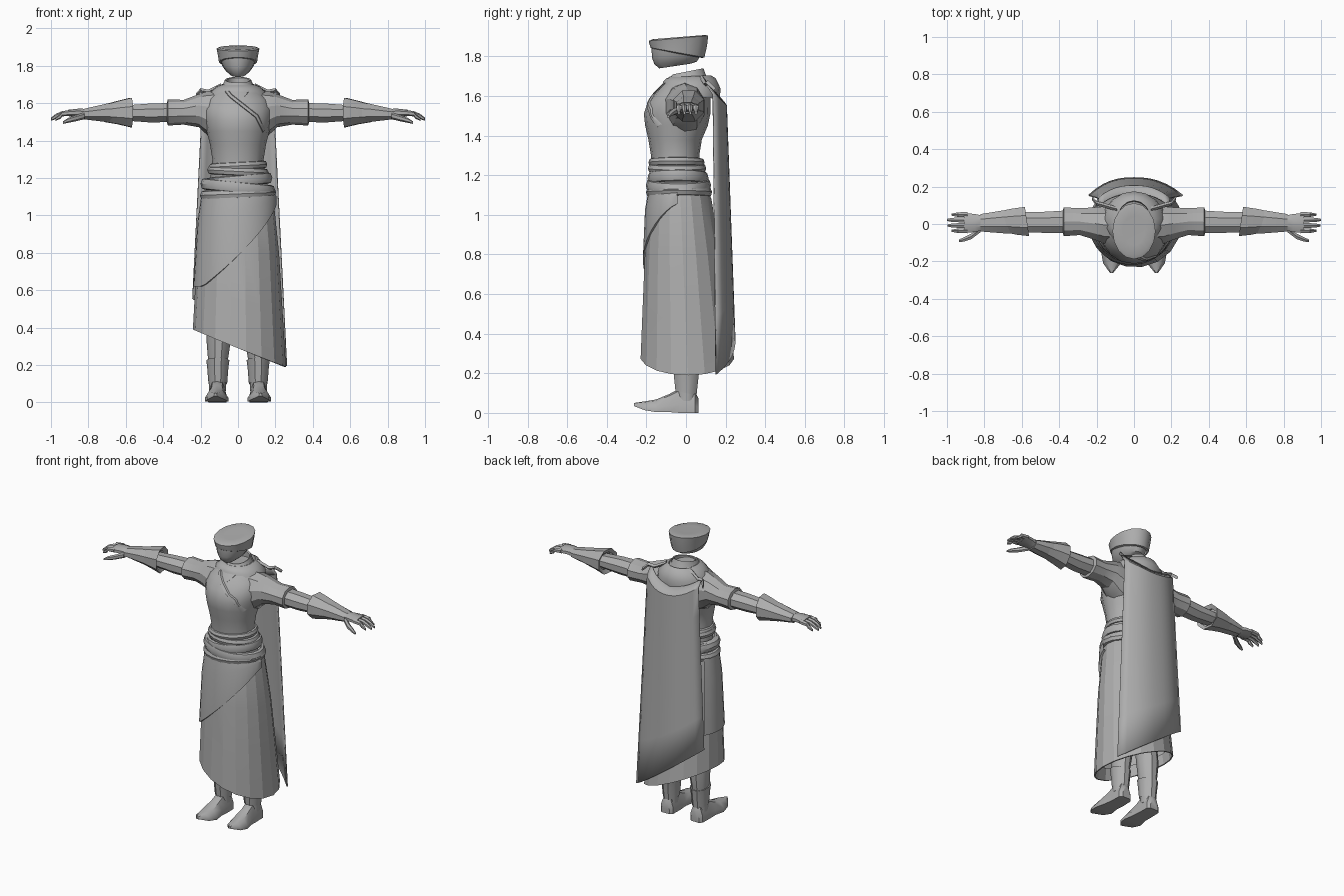
import bpy, bmesh, math
from mathutils import Vector
from mathutils.bvhtree import BVHTree

cloth = bpy.data.materials.new("plain grey")
cloth.diffuse_color = (0.42, 0.42, 0.42, 1)


def finish(name, bm, angle=35):
    bmesh.ops.recalc_face_normals(bm, faces=bm.faces[:])
    me = bpy.data.meshes.new(name)
    bm.to_mesh(me)
    bm.free()
    me.materials.append(cloth)
    ob = bpy.data.objects.new(name, me)
    bpy.context.collection.objects.link(ob)
    bpy.ops.object.select_all(action='DESELECT')
    ob.select_set(True)
    bpy.context.view_layer.objects.active = ob
    bpy.ops.object.shade_smooth_by_angle(angle=math.radians(angle))
    return ob


def loft(name, rings, closed=True, caps=(True, True), angle=35):
    """Skin a list of point rings."""
    bm = bmesh.new()
    vs = [[bm.verts.new(p) for p in r] for r in rings]
    n = len(vs[0])
    for a, b in zip(vs, vs[1:]):
        for i in range(n if closed else n - 1):
            j = (i + 1) % n
            bm.faces.new((a[i], a[j], b[j], b[i]))
    if closed and caps[0]:
        bm.faces.new(vs[0])
    if closed and caps[1]:
        bm.faces.new(vs[-1])
    return finish(name, bm, angle)


def ring_z(z, cy, rx, ry, n=16, cx=0, tilt_x=0, tilt_y=0):
    """Horizontal ellipse, its height sloping with x and y."""
    out = []
    for i in range(n):
        a = 2 * math.pi * i / n
        x, y = rx * math.cos(a), ry * math.sin(a)
        out.append((cx + x, cy + y, z + tilt_x * x + tilt_y * y))
    return out


def ring_x(s, x, y0, y1, z0, z1, n=8, slant=0):
    """Upright ellipse across an arm, given its y and z limits."""
    out = []
    for i in range(n):
        a = 2 * math.pi * (i + 0.5) / n
        c, d = math.cos(a) * 1.04, math.sin(a) * 1.04
        out.append((s * (x + slant * c), (y0 + y1) / 2 + c * (y1 - y0) / 2,
                    (z0 + z1) / 2 + d * (z1 - z0) / 2))
    return out


# Bodice
torso = loft("bodice", [ring_z(*r) for r in (
    (1.18, -.04, .15, .13), (1.30, -.055, .137, .122), (1.38, -.055, .15, .135),
    (1.45, -.048, .168, .158), (1.51, -.045, .18, .168), (1.57, -.035, .185, .158),
    (1.62, -.015, .17, .138), (1.66, .0, .13, .12), (1.70, .01, .085, .09))])
bvh = BVHTree.FromObject(torso, bpy.context.evaluated_depsgraph_get())


def ribbon(name, pts, width):
    """Trim laid on the front of the bodice along an x, z path."""
    rows = []
    path = []
    for (xa, za), (xb, zb) in zip(pts, pts[1:]):
        path += [(xa + (xb - xa) * t / 4, za + (zb - za) * t / 4) for t in range(4)]
    path.append(pts[-1])
    for x, z in path:
        row = []
        for k, lift in ((-1, -.003), (-.6, .009), (.6, .009), (1, -.003)):
            q = (x + k * width * .7, z + k * width * .7)
            hit = bvh.ray_cast(Vector((q[0], -1, q[1])), Vector((0, 1, 0)))[0]
            y = hit.y if hit else -.03
            row.append((q[0], y - lift, q[1]))
        rows.append(row)
    loft(name, rows, closed=False)


ribbon("crossed_lapel", [(-.075, 1.685), (-.04, 1.64), (.03, 1.585), (.10, 1.53), (.14, 1.45)], .012)
ribbon("under_lapel", [(.065, 1.675), (.04, 1.64), (.01, 1.61)], .012)

# Collar, open at the top, and draped cowl behind it
loft("collar", [ring_z(z, cy, rx, ry, 14, tilt_y=t) for z, cy, rx, ry, t in (
    (1.655, .0, .105, .12, .1), (1.695, .0, .083, .1, .2), (1.725, .01, .07, .08, .2),
    (1.722, .01, .062, .07, .2), (1.67, .01, .06, .07, .1))], caps=(False, True))
loft("cowl", [ring_z(z, cy, rx, ry, 16, tilt_y=t) for z, cy, rx, ry, t in (
    (1.60, .02, .17, .15, -.1), (1.655, .03, .155, .145, -.12), (1.69, .025, .115, .125, 0),
    (1.70, .02, .09, .105, .05), (1.66, .02, .085, .1, 0))], caps=(False, False))

# Head wrap: face mask with a wider tilted cap
loft("face_mask", [ring_z(z, cy, rx, ry, 16, tilt_y=t) for z, cy, rx, ry, t in (
    (1.752, -.055, .04, .08, .15), (1.768, -.052, .062, .108, .06), (1.80, -.05, .085, .122, .05),
    (1.85, -.042, .098, .132, .05), (1.87, -.04, .1, .135, .06))], caps=(True, False))
loft("head_wrap", [ring_z(z, cy, rx, ry, 16, tilt_y=t) for z, cy, rx, ry, t in (
    (1.815, -.043, .09, .124, -.18), (1.82, -.043, .102, .136, -.18), (1.86, -.04, .108, .146, -.05),
    (1.892, -.038, .115, .15, .09), (1.898, -.036, .1, .132, .08), (1.897, -.034, .06, .08, .08))],
    caps=(False, True))

# Waist wraps
for i, (z, h, cy, rx, ry, tx) in enumerate((
        (1.265, .02, -.048, .152, .138, .05), (1.235, .022, -.045, .16, .143, -.05),
        (1.185, .03, -.04, .178, .15, .09), (1.15, .03, -.038, .195, .16, -.1),
        (1.115, .024, -.035, .198, .162, .04))):
    loft("waist_wrap", [ring_z(z + h * a, cy, rx * b, ry * b, 20, tilt_x=tx) for a, b in (
        (-1, .9), (-.85, .99), (0, 1.03), (.85, .98), (1, .9))], caps=(False, False))

# Skirt: straight facets, open below, hem lower on one side
N = 18
def skirt_ring(z, grow=0, n=N):
    t = (1.12 - z) / .85
    return ring_z(z, -.03 + .035 * t, .188 + .067 * t + grow, .155 + .088 * t + grow, n)


def skirt_point(a, z, grow=0):
    t = (1.12 - z) / .85
    return Vector(((.188 + .062 * t + grow) * math.cos(a),
                   -.03 + .037 * t + (.155 + .085 * t + grow) * math.sin(a), z))


angles = [2 * math.pi * i / N for i in range(N)]
hem = [.29 - .1 * math.cos(a) for a in angles]
loft("skirt", [[skirt_point(a, 1.12 + (h - 1.12) * f, g) for a, h in zip(angles, hem)]
               for f, g in ((0, -.01), (.05, 0), (.35, .008), (.7, .004), (1, 0), (1, -.008), (.9, -.01))],
     caps=(False, False), angle=18)

# Overskirt panel: hem curves down from one hip across the front
cols = 20
over = []
for f, g in ((0, .006), (.3, .017), (1, .014), (1.0, .0)):
    row = []
    for i in range(cols + 1):
        u = i / cols
        a = math.radians(-5 - 205 * u)
        x = math.cos(a)
        bottom = 1.06 - .44 * min(1, max(0, (1 - x) / 1.8)) ** .8
        row.append(skirt_point(a, 1.12 + (bottom - 1.12) * f, g))
    over.append(row)
loft("overskirt", over, closed=False, angle=25)

# Cape: bowed sheet, hem higher on one side
cape = []
for f in (0, .04, .2, .4, .6, .8, 1):
    row = []
    for i in range(13):
        u = i / 6 - 1
        top = 1.60 + .07 * abs(u) ** 2
        bottom = .375 - .18 * u
        z = top + (bottom - top) * f
        half = .19 + .07 * (1.65 - z) / 1.4
        bow = .065 + .03 * f
        row.append((half * u, .205 + .045 * f - bow * abs(u) ** 2.4 - (.04 if f == 0 else 0), z))
    cape.append(row)
ob = loft("cape", cape, closed=False)
mod = ob.modifiers.new("thickness", 'SOLIDIFY')
mod.thickness = .008

for s in (-1, 1):
    # Sleeves
    def tube(name, rows, n=8, slant=0, caps=(True, True), angle=30):
        loft(name, [ring_x(s, *r, n=n, slant=slant) for r in rows], caps=caps, angle=angle)

    tube("upper_sleeve", ((.09, -.11, .09, 1.40, 1.665), (.16, -.105, .095, 1.43, 1.66),
                          (.21, -.085, .09, 1.475, 1.645), (.29, -.06, .085, 1.488, 1.615),
                          (.375, -.066, .09, 1.483, 1.618), (.38, -.05, .075, 1.5, 1.6)), 10)
    tube("forearm", ((.36, -.052, .075, 1.497, 1.603), (.47, -.05, .068, 1.495, 1.60),
                     (.60, -.045, .065, 1.505, 1.59)))
    tube("bracer_cuff", ((.585, -.05, .07, 1.495, 1.605), (.572, -.068, .095, 1.468, 1.632),
                         (.64, -.06, .085, 1.485, 1.615), (.71, -.045, .07, 1.497, 1.595)),
         slant=.012, caps=(False, False))
    tube("bracer", ((.60, -.054, .078, 1.488, 1.61), (.70, -.052, .075, 1.497, 1.60),
                    (.82, -.042, .055, 1.512, 1.572)))
    # Shoulder pleat where the cape is fastened
    loft("shoulder_fold", [[(s * x, y + d, z + e) for d, e in ((-.012, 0), (0, .012), (.012, 0), (0, -.012))]
                           for x, y, z in ((.09, .08, 1.695), (.16, .10, 1.66), (.2, .11, 1.668), (.225, .14, 1.64))])
    # Hand
    tube("palm", ((.80, -.032, .045, 1.515, 1.57), (.85, -.045, .055, 1.525, 1.572),
                  (.91, -.05, .062, 1.53, 1.565)))
    for y, end in ((-.036, .975), (-.008, .998), (.022, 1.0), (.05, .975)):
        tube("finger", ((.89, y - .015, y + .015, 1.533, 1.563), (.94, y - .014, y + .014, 1.53, 1.557),
                        (.97 * end + .003, y - .012, y + .012, 1.517, 1.543),
                        (end, y - .006, y + .006, 1.506, 1.522)), 6)
    tube("thumb", ((.82, -.045, -.01, 1.515, 1.55), (.87, -.083, -.05, 1.503, 1.535),
                   (.91, -.096, -.07, 1.495, 1.52), (.935, -.096, -.082, 1.49, 1.503)), 6)

    # Legs and boots
    loft("leg", [ring_z(z, cy, rx, ry, 10, cx=s * cx) for z, cy, rx, ry, cx in (
        (.06, .0, .045, .05, .11), (.16, .0, .046, .055, .11), (.20, .0, .05, .062, .108),
        (.34, .005, .066, .072, .103), (.50, -.01, .068, .07, .1), (.85, -.01, .085, .09, .095))])
    loft("boot_cuff", [ring_z(z, cy, rx, ry, 10, cx=s * .108, tilt_y=-.2) for z, cy, rx, ry in (
        (.10, .0, .05, .056), (.19, .0, .057, .066), (.225, .0, .062, .07), (.22, .0, .05, .055))],
         caps=(False, False))
    shoe = []
    for y, w, z0, z1, cx in ((.062, .03, .0, .075, .11), (.045, .046, .0, .11, .11), (-.03, .048, .0, .125, .11),
                             (-.085, .05, .004, .095, .112), (-.15, .062, .004, .068, .114),
                             (-.21, .048, .014, .058, .117), (-.262, .008, .034, .05, .12)):
        shoe.append([(s * (cx + k * w), y, z0 + (z1 - z0) * h)
                     for k, h in ((-1, 0), (-1, .35), (-.55, .9), (0, 1), (.55, .9), (1, .35), (1, 0))])
    loft("shoe", shoe, angle=40)
